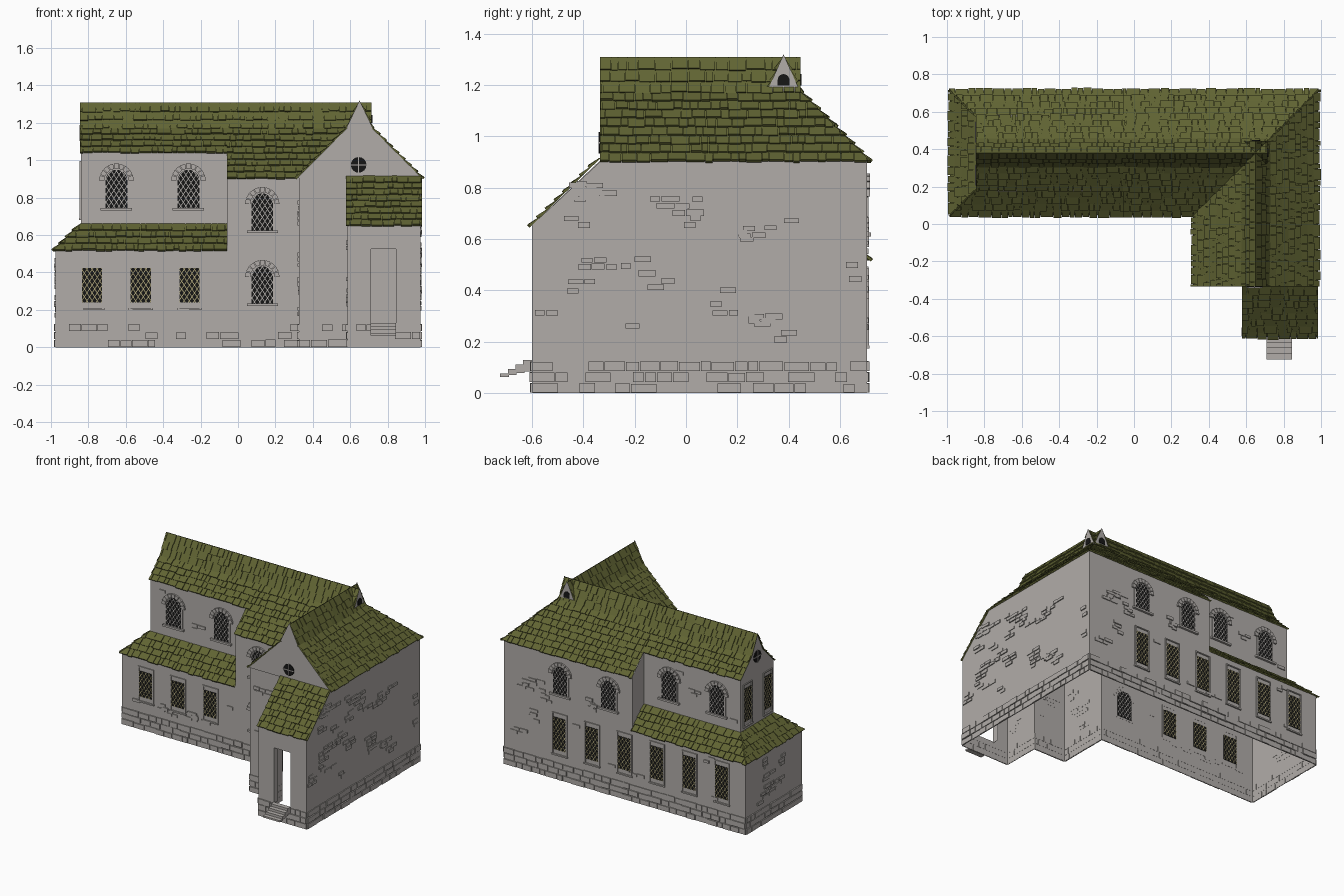
import bpy, bmesh, math, random
from mathutils import Vector as V

if "Cube" in bpy.data.objects:
    bpy.data.objects.remove(bpy.data.objects["Cube"])
random.seed(7)
R = random.uniform

def material(name, rgb):
    m = bpy.data.materials.new(name)
    m.diffuse_color = (*rgb, 1)
    m.use_nodes = True
    m.node_tree.nodes["Principled BSDF"].inputs["Base Color"].default_value = m.diffuse_color
    return m

STONE = material("pale_stone", (0.44, 0.415, 0.395))
TILE = material("olive_roof_tile", (0.118, 0.127, 0.033))
GLASS = material("dark_glass", (0.008, 0.008, 0.008))
LEAD = material("tan_lattice", (0.42, 0.37, 0.19))

def finish(bm, name, mat, recalc=True):
    if recalc:
        bmesh.ops.recalc_face_normals(bm, faces=bm.faces)
    me = bpy.data.meshes.new(name)
    bm.to_mesh(me)
    bm.free()
    me.materials.append(mat)
    ob = bpy.data.objects.new(name, me)
    bpy.context.collection.objects.link(ob)

def at(F, s, t, h):
    return F[0] + F[1] * s + F[2] * t + F[3] * h

def prism(bm, F, poly, h0, h1):
    lo = [bm.verts.new(at(F, s, t, h0)) for s, t in poly]
    hi = [bm.verts.new(at(F, s, t, h1)) for s, t in poly]
    bm.faces.new(lo[::-1])
    bm.faces.new(hi)
    for i in range(len(poly)):
        j = (i + 1) % len(poly)
        bm.faces.new((lo[i], lo[j], hi[j], hi[i]))
    return lo, hi

def slab(bm, F, s0, s1, t0, t1, h0, h1, htop=None):
    lo, hi = prism(bm, F, [(s0, t0), (s1, t0), (s1, t1), (s0, t1)], h0, h1)
    if htop is not None:                      # wedge: thin at the upper edge
        for v in hi[2:]:
            v.co -= F[3] * (h1 - htop)

def clip(bm, pts, n, skip=()):
    mid = sum(pts, V()) / len(pts)
    for i, a in enumerate(pts):
        if i in skip:
            continue
        no = (pts[(i + 1) % len(pts)] - a).cross(n)
        if no.dot(mid - a) > 0:
            no = -no
        bmesh.ops.bisect_plane(bm, geom=bm.verts[:] + bm.edges[:] + bm.faces[:],
                               plane_co=a, plane_no=no, clear_outer=True)

def merge(dst, src):
    me = bpy.data.meshes.new("scratch")
    src.to_mesh(me)
    src.free()
    dst.from_mesh(me)
    bpy.data.meshes.remove(me)

# ---- roofs: first two points of each panel are its eave ----
def roof(name, *pts):
    pts = [V(p) for p in pts]
    u = (pts[1] - pts[0]).normalized()
    n = u.cross(pts[-1] - pts[0]).normalized()
    if n.z < 0:
        n = -n
    v = n.cross(u)
    if v.z < 0:
        v = -v
    F = (pts[0], u, v, n)
    ss = [(p - pts[0]).dot(u) for p in pts]
    top = max((p - pts[0]).dot(v) for p in pts)
    rows = max(2, round(top / 0.048))
    step = top / rows
    bm = bmesh.new()
    for r in range(rows):
        s = min(ss) - R(0, 0.04)
        while s < max(ss):
            w = R(0.025, 0.075)
            slab(bm, F, s, s + w - 0.003, r * step - R(0.002, 0.01),
                 (r + 1) * step + 0.004, -0.001, R(0.008, 0.014), 0.002)
            s += w
    clip(bm, pts, n, skip=(0,))
    bm.faces.new([bm.verts.new(p) for p in pts])
    finish(bm, name, TILE)

E, K, T = 0.905, 1.173, 1.308                  # eave, kink and ridge heights
Y = [0.047, 0.315, 0.38, 0.445, 0.713]         # main range cross-section
X = [0.317, 0.585, 0.65, 0.715, 0.983]         # wing cross-section
L, M, G = -0.845, -0.06, -0.335                # left gable, step, wing gable
ys = lambda y, side: y if side < 0 else 0.76 - y
for side, tag in ((-1, "front"), (1, "back")):
    f = lambda y: ys(y, side)
    roof(f"main_roof_high_{tag}", (L, f(0.185), 1.043), (M, f(0.185), 1.043), (M, f(Y[1]), K), (L, f(Y[1]), K))
    roof(f"main_roof_top_{tag}", (L, f(Y[1]), K), (X[3], f(Y[1]), K), (X[3], 0.38, T), (L, 0.38, T))
    roof(f"lean_to_roof_{tag}", (-0.983, f(Y[0]), 0.52), (M, f(Y[0]), 0.52), (M, f(0.19), 0.66), (-0.84, f(0.19), 0.66))
roof("main_roof_low_front", (M, Y[0], E), (X[0], Y[0], E), (X[1], Y[1], K), (M, Y[1], K))
roof("main_roof_low_back", (M, Y[4], E), (X[4], Y[4], E), (X[3], Y[3], K), (M, Y[3], K))
roof("lean_to_roof_left", (-0.983, Y[0], 0.52), (-0.983, Y[4], 0.52), (-0.84, 0.57, 0.66), (-0.84, 0.19, 0.66))
roof("wing_roof_left", (X[0], G, E), (X[0], Y[0], E), (X[1], Y[1], K), (X[1], G, K))
roof("wing_roof_right", (X[4], G, E), (X[4], Y[4], E), (X[3], Y[3], K), (X[3], G, K))
for i, tag in ((1, "left"), (3, "right")):
    roof(f"wing_roof_top_{tag}", (X[i], G, K), (X[i], Y[3], K), (0.65, Y[3], T), (0.65, G, T))
roof("porch_roof", (0.578, -0.603, 0.652), (X[4], -0.603, 0.652), (X[4], G, 0.915), (0.578, G, 0.915))

# ---- walls: open shell without floor ----
walls = bmesh.new()
def wall(out, *pts):
    f = walls.faces.new([walls.verts.new(p) for p in pts])
    f.normal_update()
    if f.normal.dot(V(out)) < 0:
        f.normal_flip()
def wall_y(y, out, *xz):
    wall((0, out, 0), *[(x, y, z) for x, z in xz])
def wall_x(x, out, *yz):
    wall((out, 0, 0), *[(x, y, z) for y, z in yz])
def rect(a, b, z0, z1):
    return (a, z0), (b, z0), (b, z1), (a, z1)

for side in (-1, 1):
    f = lambda y: ys(y, side)
    wall_y(f(0.055), side, *rect(-0.975, M, 0, 0.525))
    wall_y(f(0.055), side, *rect(M, 0.325 if side < 0 else 0.975, 0, 0.91))
    wall_y(f(0.19), side, *rect(-0.84, M, 0.655, 1.045))
    wall_x(M, -1, (f(0.055), 0.525), (f(0.055), 0.91), (f(0.19), 1.045), (f(0.19), 0.655))
wall_x(-0.975, -1, *rect(0.055, 0.705, 0, 0.525))
wall_x(-0.84, -1, (0.19, 0.655), (0.57, 0.655), (0.57, 1.045), (Y[3], K), (0.38, T), (Y[1], K), (0.19, 1.045))
wall_x(0.325, -1, *rect(-0.325, 0.055, 0, 0.91))
wall_x(0.585, -1, (-0.6, 0), (-0.325, 0), (-0.325, 0.915), (-0.6, 0.655))
wall_x(0.975, 1, (-0.6, 0), (0.705, 0), (0.705, 0.91), (-0.325, 0.91), (-0.6, 0.655))
wall_y(-0.325, -1, *rect(0.325, 0.585, 0, 0.91))
wall_y(-0.333, -1, (X[0], E), (X[4], E), (X[3], K), (X[1], K))
wall_y(-0.338, -1, (X[1] - 0.005, K), (X[3] + 0.005, K), (0.65, T + 0.012))
wall_y(Y[3], 1, (X[1], K), (X[3], K), (0.65, T + 0.012))
wall_x(X[3], 1, (Y[1], K), (Y[3], K), (0.38, T + 0.012))
D0, D1 = 0.71, 0.845                           # porch doorway
for r in (rect(0.585, D0, 0, 0.655), rect(D1, 0.975, 0, 0.655), rect(D0, D1, 0, 0.12), rect(D0, D1, 0.525, 0.655)):
    wall_y(-0.6, -1, *r)
wall_x(D0, 1, *rect(-0.6, -0.55, 0.12, 0.525))
wall_x(D1, -1, *rect(-0.6, -0.55, 0.12, 0.525))
finish(walls, "walls", STONE, recalc=False)

# ---- windows ----
glass, lead, tracery, trim = (bmesh.new() for _ in range(4))
avoid = []
def frame(c, n):
    n = V(n)
    return V(c), V((-n.y, n.x, 0)), V((0, 0, 1)), n

def window(c, n, w, h, arch=False, lattice=True):
    F = frame(c, n)
    avoid.append(at(F, 0, h / 2, 0))
    r = w / 2
    pts = [(-r, 0), (r, 0)]
    if arch:
        pts += [(r * math.cos(a * math.pi / 10), h + r * math.sin(a * math.pi / 10)) for a in range(11)]
    else:
        pts += [(r, h), (-r, h)]
    prism(glass, F, pts, -0.004, 0.004)
    if not lattice:
        return
    bm = bmesh.new()                           # diamond lattice
    for sgn in (-1, 1):
        u2 = F[1] * 0.55 + F[2] * 0.835 * sgn
        v2 = F[2] * 0.55 - F[1] * 0.835 * sgn
        for k in range(-9, 10):
            slab(bm, (at(F, 0, h / 2, 0), u2, v2, F[3]), -0.3, 0.3, k * 0.023 - 0.002, k * 0.023 + 0.002, -0.006, 0.006)
    clip(bm, [at(F, s, t, 0) for s, t in pts], F[3])
    merge(tracery if arch else lead, bm)
    if arch:                                   # voussoir hood and sill
        for k in range(9):
            a0, a1 = (math.pi * (k + d) / 9 for d in (0.06, 0.94))
            prism(trim, F, [(q * math.cos(a), h + q * math.sin(a)) for q, a in
                            ((r + .006, a0), (r + .034, a0), (r + .034, a1), (r + .006, a1))], -0.001, 0.012)
        slab(trim, F, -r - 0.025, r + 0.025, -0.014, 0, -0.001, 0.016)
        for sx in (-1, 1):
            slab(trim, F, sx * r, sx * (r + 0.012), 0, h, -0.001, 0.005)
    else:                                      # plain surround
        for sx in (-1, 1):
            slab(trim, F, sx * r, sx * (r + 0.009), -0.035, h + 0.035, -0.001, 0.007)
        slab(trim, F, -r, r, h + 0.028, h + 0.035, -0.001, 0.007)
        slab(trim, F, -r - 0.012, r + 0.012, -0.04, -0.03, -0.001, 0.01)

def rose(c, n, r):
    F = frame(c, n)
    avoid.append(F[0])
    ring = [(math.cos(k * math.pi / 8), math.sin(k * math.pi / 8)) for k in range(16)]
    prism(glass, F, [(r * a, r * b) for a, b in ring], -0.004, 0.005)
    slab(tracery, F, -r, r, -0.003, 0.003, 0, 0.008)
    slab(tracery, F, -0.003, 0.003, -r, r, 0, 0.008)

FRONT, BACK, LEFT, RIGHT = (0, -1, 0), (0, 1, 0), (-1, 0, 0), (1, 0, 0)
for x in (-0.78, -0.52, -0.26):
    window((x, 0.055, 0.24), FRONT, 0.108, 0.185)
for k in range(6):
    window((-0.785 + 0.262 * k, 0.705, 0.215), BACK, 0.105, 0.235)
for x in (-0.65, -0.265):
    window((x, 0.19, 0.745), FRONT, 0.118, 0.145, True)
    window((x, 0.57, 0.745), BACK, 0.118, 0.145, True)
for z in (0.235, 0.625):
    window((0.13, 0.055, z), FRONT, 0.116, 0.14, True)
for x in (0.13, 0.52):
    window((x, 0.705, 0.625), BACK, 0.116, 0.14, True)
for y in (0.26, 0.49):
    window((-0.84, y, 0.72), LEFT, 0.085, 0.24)
rose((0.645, -0.333, 0.975), FRONT, 0.042)
rose((-0.84, 0.38, 1.145), LEFT, 0.042)
window((X[3], 0.38, 1.198), RIGHT, 0.046, 0.022, True, False)
window((0.65, Y[3], 1.198), BACK, 0.046, 0.022, True, False)
finish(glass, "window_glass", GLASS)
finish(lead, "window_lattice", LEAD)
finish(tracery, "arched_window_tracery", STONE)
finish(trim, "window_surrounds", STONE)

# ---- stonework: rough plinth and scattered stones ----
plinth, stones = bmesh.new(), bmesh.new()
def scatter(a, b, z0, z1):
    d = V((b[0] - a[0], b[1] - a[1], 0))
    u = d.normalized()
    F = (V((a[0], a[1], 0)), u, V((0, 0, 1)), V((u.y, -u.x, 0)))
    for _ in range(int(d.length * (z1 - z0) * 26) + 1):
        s0, t0 = R(0.05, d.length - 0.05), R(z0 + 0.02, z1 - 0.08)
        for row in range(random.randint(2, 3)):
            s = s0 + R(-0.05, 0.02)
            for _ in range(random.randint(1, 2)):
                w, t = R(0.035, 0.07), t0 + row * 0.027
                if s > 0.01 and s + w < d.length - 0.01 and all((at(F, s + w / 2, t, 0) - p).length > 0.15 for p in avoid):
                    slab(stones, F, s, s + w, t, t + R(0.018, 0.024), -0.001, R(0.004, 0.008))
                s += w + 0.005
    return F, d.length

foot = [(-0.975, 0.055), (0.325, 0.055), (0.325, -0.325), (0.585, -0.325),
        (0.585, -0.6), (0.975, -0.6), (0.975, 0.705), (-0.975, 0.705)]
tops = [0.5, 0.88, 0.88, 0.6, 0.6, 0.88, 0.5, 0.5]
avoid += [V((0.78, -0.6, z)) for z in (0.2, 0.32, 0.45)]
for i, a in enumerate(foot):
    F, length = scatter(a, foot[(i + 1) % 8], 0.14, tops[i])
    for row in range(3):
        s = 0
        while s < length - 0.001:
            e = min(s + R(0.04, 0.11), length)
            if length - e < 0.03:
                e = length
            t = row * 0.042
            slab(plinth, F, s + 0.002, e - 0.002, t + 0.002, t + R(0.036, 0.041), -0.001, R(0.004, 0.01))
            s = e
scatter((M, 0.055), (0.325, 0.055), 0.5, 0.88)
scatter((0.975, 0.705), (M, 0.705), 0.5, 0.88)
scatter((-0.84, 0.19), (M, 0.19), 0.67, 1.03)
scatter((M, 0.57), (-0.84, 0.57), 0.67, 1.03)
finish(plinth, "plinth_stones", STONE)
finish(stones, "wall_stones", STONE)

# ---- porch steps ----
steps = bmesh.new()
F = frame((0.777, -0.6, 0), FRONT)
for k in range(4):
    slab(steps, F, -0.068, 0.068, 0.085 - 0.007 * k, 0.13 - 0.018 * k, k * 0.03, k * 0.03 + 0.034)
finish(steps, "porch_steps", STONE)
